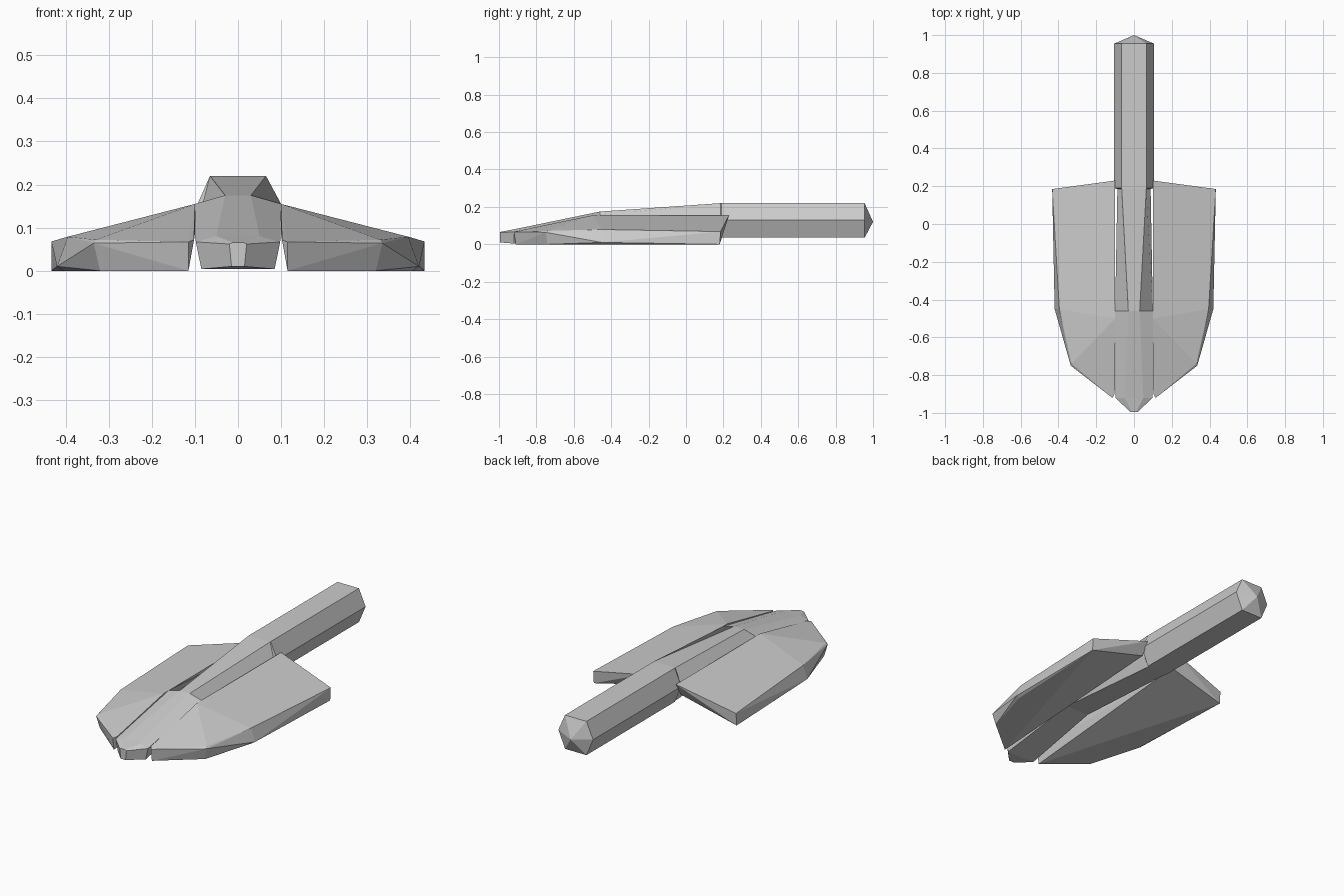
import bpy, bmesh

if "Cube" in bpy.data.objects:
    bpy.data.objects.remove(bpy.data.objects["Cube"])


def finish(name, bm):
    bmesh.ops.recalc_face_normals(bm, faces=bm.faces[:])
    mesh = bpy.data.meshes.new(name)
    bm.to_mesh(mesh)
    bm.free()
    obj = bpy.data.objects.new(name, mesh)
    bpy.context.collection.objects.link(obj)
    return obj


def hex_loft(name, sections, apex):
    """Loft symmetric six-sided rings: (y, top x/z, side x/z, bottom x/z)."""
    bm = bmesh.new()
    rings = []
    for y, (tx, tz), (sx, sz), (bx, bz) in sections:
        outline = [(tx, tz), (sx, sz), (bx, bz), (-bx, bz), (-sx, sz), (-tx, tz)]
        rings.append([bm.verts.new((x, y, z)) for x, z in outline])
    for a, b in zip(rings, rings[1:]):
        for i in range(6):
            j = (i + 1) % 6
            bm.faces.new((a[i], a[j], b[j], b[i]))
    tip = bm.verts.new(apex)
    for i in range(6):
        bm.faces.new((rings[0][i], rings[0][(i + 1) % 6], tip))
    bm.faces.new(rings[-1])
    return finish(name, bm)


# Handle shaft running down into the ridge and point of the blade
hex_loft("handle_and_blade_ridge", [
    (0.955, (0.065, 0.22), (0.105, 0.13), (0.065, 0.035)),
    (0.19, (0.065, 0.22), (0.105, 0.13), (0.065, 0.035)),
    (0.185, (0.065, 0.22), (0.088, 0.13), (0.06, 0.035)),
    (-0.46, (0.03, 0.175), (0.1, 0.155), (0.07, 0.08)),
    (-0.92, (0.05, 0.08), (0.098, 0.067), (0.085, 0.004)),
    (-0.995, (0.012, 0.066), (0.02, 0.062), (0.015, 0.01)),
], (0, 1.0, 0.12))

# Sloped blade wings, mirrored left and right
wing = [
    (0.10, 0.23, 0.155), (0.10, -0.50, 0.155), (0.102, -0.90, 0.072),   # inner top
    (0.10, 0.19, 0.085), (0.115, -0.92, 0.067), (0.115, -0.91, 0.0),    # inner lower
    (0.433, 0.185, 0.068), (0.395, -0.45, 0.079), (0.33, -0.74, 0.072),  # outer top
    (0.433, 0.18, 0.0), (0.42, -0.45, 0.01), (0.335, -0.75, 0.064),     # outer rim
    (0.405, -0.45, 0.0), (0.32, -0.74, 0.0),
]
for side, label in ((1, "right"), (-1, "left")):
    bm = bmesh.new()
    for x, y, z in wing:
        bm.verts.new((x * side, y, z))
    hull = bmesh.ops.convex_hull(bm, input=bm.verts[:])
    loose = [v for v in bm.verts if not v.link_faces]
    bmesh.ops.delete(bm, geom=loose, context='VERTS')
    finish("blade_wing_" + label, bm)
